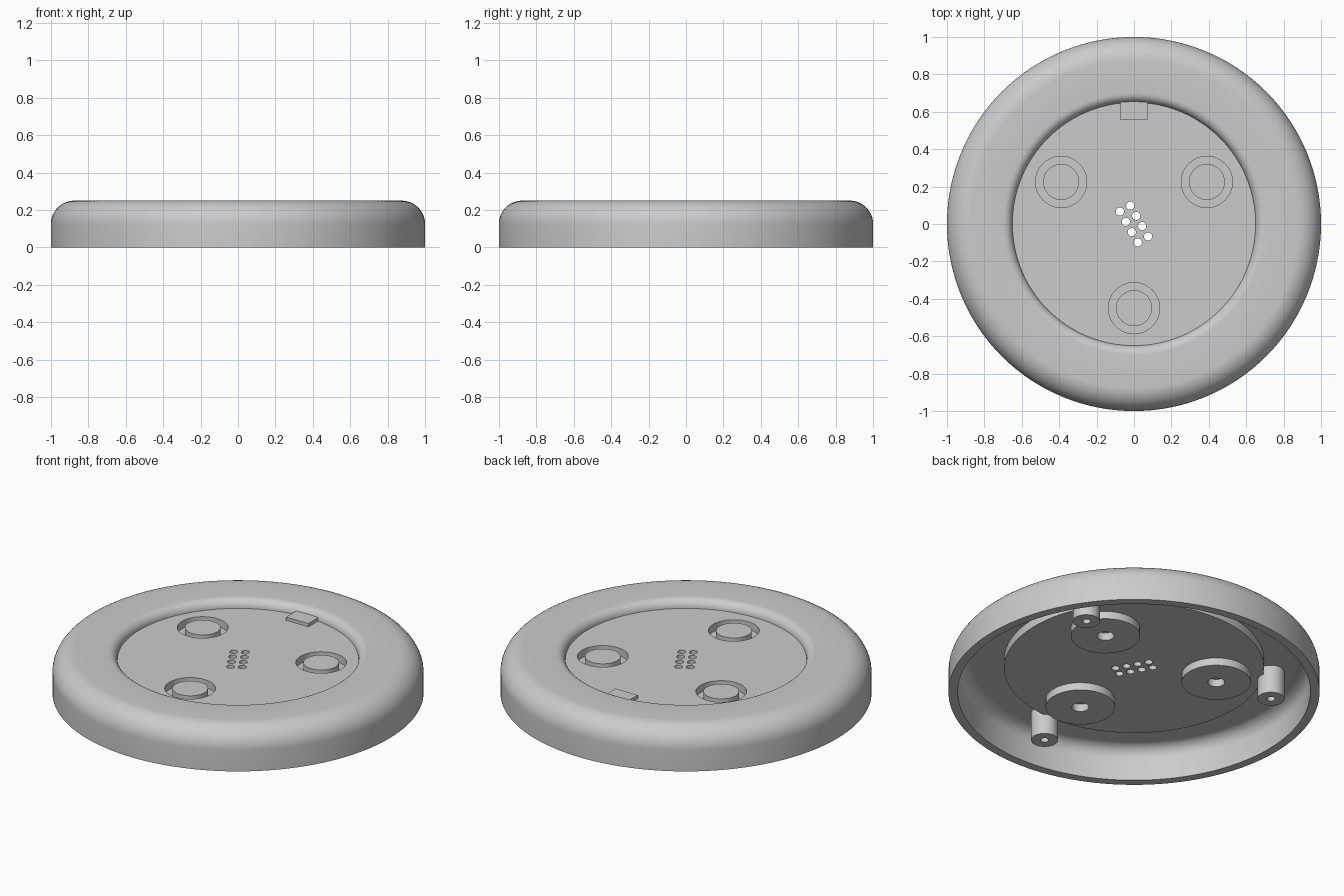
import bpy, bmesh, math
from mathutils import Vector

if "Cube" in bpy.data.objects:
    bpy.data.objects.remove(bpy.data.objects["Cube"])

# One plain grey for everything
grey = bpy.data.materials.new("plain_grey")
grey.use_nodes = True
grey.diffuse_color = (0.6, 0.6, 0.6, 1)
bsdf = next(n for n in grey.node_tree.nodes if n.type == 'BSDF_PRINCIPLED')
bsdf.inputs["Base Color"].default_value = (0.6, 0.6, 0.6, 1)


def finish(name, bm):
    bmesh.ops.recalc_face_normals(bm, faces=bm.faces[:])
    mesh = bpy.data.meshes.new(name)
    bm.to_mesh(mesh)
    bm.free()
    mesh.materials.append(grey)
    ob = bpy.data.objects.new(name, mesh)
    bpy.context.collection.objects.link(ob)
    return ob


def activate(ob):
    bpy.ops.object.select_all(action='DESELECT')
    ob.select_set(True)
    bpy.context.view_layer.objects.active = ob


def smooth(ob):
    activate(ob)
    bpy.ops.object.shade_smooth_by_angle(angle=math.radians(30))


def lathe(name, profile, steps, at=(0, 0)):
    """Turn an (r, z) profile that starts and ends on the axis."""
    bm = bmesh.new()
    vs = [bm.verts.new((r, 0, z)) for r, z in profile]
    es = [bm.edges.new(p) for p in zip(vs, vs[1:])]
    bmesh.ops.spin(bm, geom=vs + es, cent=(0, 0, 0), axis=(0, 0, 1),
                   angle=2 * math.pi, steps=steps, use_merge=False)
    bmesh.ops.remove_doubles(bm, verts=bm.verts[:], dist=1e-5)
    axis = [v for v in bm.verts if math.hypot(v.co.x, v.co.y) < 1e-5]
    bmesh.ops.dissolve_verts(bm, verts=axis)
    ob = finish(name, bm)
    ob.location = (*at, 0)
    return ob


def arc(r, z, radius, start, end, n):
    """Points of a circular fillet, angles in degrees."""
    angles = [math.radians(start + (end - start) * i / n) for i in range(n + 1)]
    return [(r + radius * math.cos(a), z + radius * math.sin(a)) for a in angles]


def polar(radius, degrees):
    a = math.radians(degrees)
    return (radius * math.cos(a), radius * math.sin(a))


SPOKES = (30, 150, 270)

# Dished shell: recessed floor, rounded lip, rounded shoulder, hollow underside
profile = [(0, 0.20)]
profile += arc(0.70, 0.20, 0.05, 180, 90, 8)
profile += arc(0.875, 0.125, 0.125, 90, 0, 12)
profile += [(1, 0), (0.95, 0)]
profile += arc(0.875, 0.125, 0.075, 0, 90, 10)
profile += [(0.70, 0.20), (0.70, 0.15), (0, 0.15)]
shell = lathe("dished_shell", profile, 128)

# Cutter for the three pockets and the slanted 2 x 4 grid of vents
bm = bmesh.new()
u = Vector((math.cos(math.radians(30)), math.sin(math.radians(30))))
v = Vector((u.y, -u.x))
holes = [(polar(0.45, a), 0.137, 48) for a in SPOKES]
holes += [((u * (i - 0.5) + v * (j - 1.5)) * 0.0635, 0.022, 24)
          for i in range(2) for j in range(4)]
for (x, y), radius, sides in holes:
    made = bmesh.ops.create_cone(bm, cap_ends=True, segments=sides,
                                 radius1=radius, radius2=radius, depth=0.2)
    bmesh.ops.translate(bm, verts=made["verts"], vec=(x, y, 0.175))
cutter = finish("hole_cutter", bm)
cutter.hide_render = True

cut = shell.modifiers.new("holes", 'BOOLEAN')
cut.operation = 'DIFFERENCE'
cut.solver = 'EXACT'
cut.object = cutter
activate(shell)
bpy.ops.object.modifier_apply(modifier=cut.name)
bpy.data.objects.remove(cutter)
smooth(shell)

for i, a in enumerate(SPOKES, 1):
    # Pocket cup with a central boss that is hollow from below
    smooth(lathe(f"pocket_cup_{i}", [
        (0, 0.20), (0.096, 0.20), (0.096, 0.155), (0.137, 0.155),
        (0.137, 0.15), (0.187, 0.15), (0.187, 0.105),
        (0.046, 0.105), (0.046, 0.15), (0, 0.15)], 48, polar(0.45, a)))
    # Screw post with a blind hole
    smooth(lathe(f"screw_post_{i}", [
        (0, 0.21), (0.073, 0.21), (0.073, 0.033),
        (0.022, 0.033), (0.022, 0.15), (0, 0.15)], 32, polar(0.75, a)))

# Small key tab running into the lip
bm = bmesh.new()
bmesh.ops.create_cube(bm, size=1)
bmesh.ops.scale(bm, verts=bm.verts[:], vec=(0.146, 0.123, 0.04))
bmesh.ops.translate(bm, verts=bm.verts[:], vec=(0, 0.6185, 0.20))
finish("key_tab", bm)
